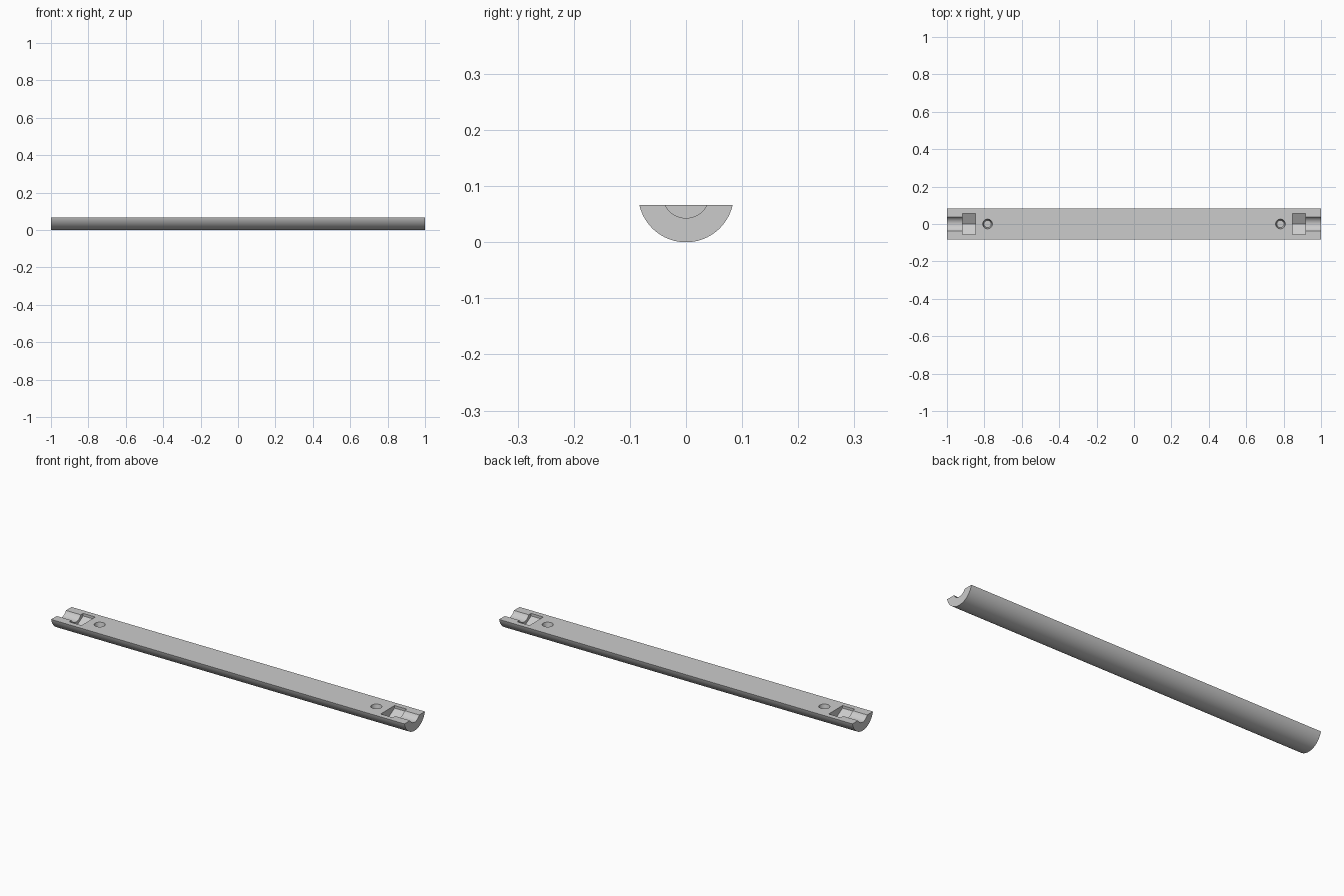
import bpy
import bmesh
import math

if "Cube" in bpy.data.objects:
    bpy.data.objects.remove(bpy.data.objects["Cube"])

AXIS_Z = 0.0852      # height of the common rod axis
TOP_Z = 0.066        # flat upper face
ROD_RADIUS = 0.0852

grey = bpy.data.materials.new("plain_grey")
grey.use_nodes = True
grey.diffuse_color = (0.6, 0.6, 0.6, 1)
grey.node_tree.nodes["Principled BSDF"].inputs["Base Color"].default_value = (0.6, 0.6, 0.6, 1)


def arc(radius, start, end, steps):
    """Points in the y-z plane around the rod axis."""
    angles = [start + (end - start) * i / steps for i in range(steps + 1)]
    return [(radius * math.cos(a), AXIS_Z + radius * math.sin(a)) for a in angles]


def finish(name, bm):
    bmesh.ops.recalc_face_normals(bm, faces=bm.faces)
    mesh = bpy.data.meshes.new(name)
    bm.to_mesh(mesh)
    bm.free()
    mesh.materials.append(grey)
    obj = bpy.data.objects.new(name, mesh)
    bpy.context.collection.objects.link(obj)
    return obj


def prism(name, profile, x0, x1):
    """Extrude a y-z profile along x."""
    bm = bmesh.new()
    face = bm.faces.new([bm.verts.new((x0, y, z)) for y, z in profile])
    result = bmesh.ops.extrude_face_region(bm, geom=[face])
    verts = [v for v in result["geom"] if isinstance(v, bmesh.types.BMVert)]
    bmesh.ops.translate(bm, verts=verts, vec=(x1 - x0, 0, 0))
    return finish(name, bm)


def tapered_pin(name, x, bottom, r_bottom, r_top):
    """Vertical tapered cutter whose r_top is reached at the flat face."""
    bm = bmesh.new()
    depth = TOP_Z - bottom
    bmesh.ops.create_cone(bm, cap_ends=True, segments=32,
                          radius1=r_bottom, radius2=2 * r_top - r_bottom, depth=2 * depth)
    bmesh.ops.translate(bm, verts=bm.verts, vec=(x, 0, TOP_Z))
    return finish(name, bm)


# Half-round body
half = math.acos((AXIS_Z - TOP_Z) / ROD_RADIUS)
down = -math.pi / 2
body = prism("half_round_body", arc(ROD_RADIUS, down - half, down + half, 64), -1, 1)

# Cutters at both ends: hex nut pocket, round end groove, blind pin hole
cutters = []
for side in (-1, 1):
    hexagon = arc(0.065, down, down + 2 * math.pi, 6)[:-1]
    circle = arc(0.042, down, down + 2 * math.pi, 48)[:-1]
    cutters.append(prism("nut_pocket_cutter", hexagon, side * 0.847, side * 0.916))
    cutters.append(prism("groove_cutter", circle, side * 0.88, side * 1.05))
    cutters.append(tapered_pin("pin_hole_cutter", side * 0.783, 0.026, 0.019, 0.026))

bpy.ops.object.select_all(action="DESELECT")
body.select_set(True)
bpy.context.view_layer.objects.active = body
for cutter in cutters:
    cutter.hide_render = True
    cut = body.modifiers.new(cutter.name, "BOOLEAN")
    cut.operation = "DIFFERENCE"
    cut.solver = "EXACT"
    cut.object = cutter
    bpy.ops.object.modifier_apply(modifier=cut.name)
    bpy.data.objects.remove(cutter)

bpy.ops.object.shade_smooth_by_angle(angle=math.radians(25))
